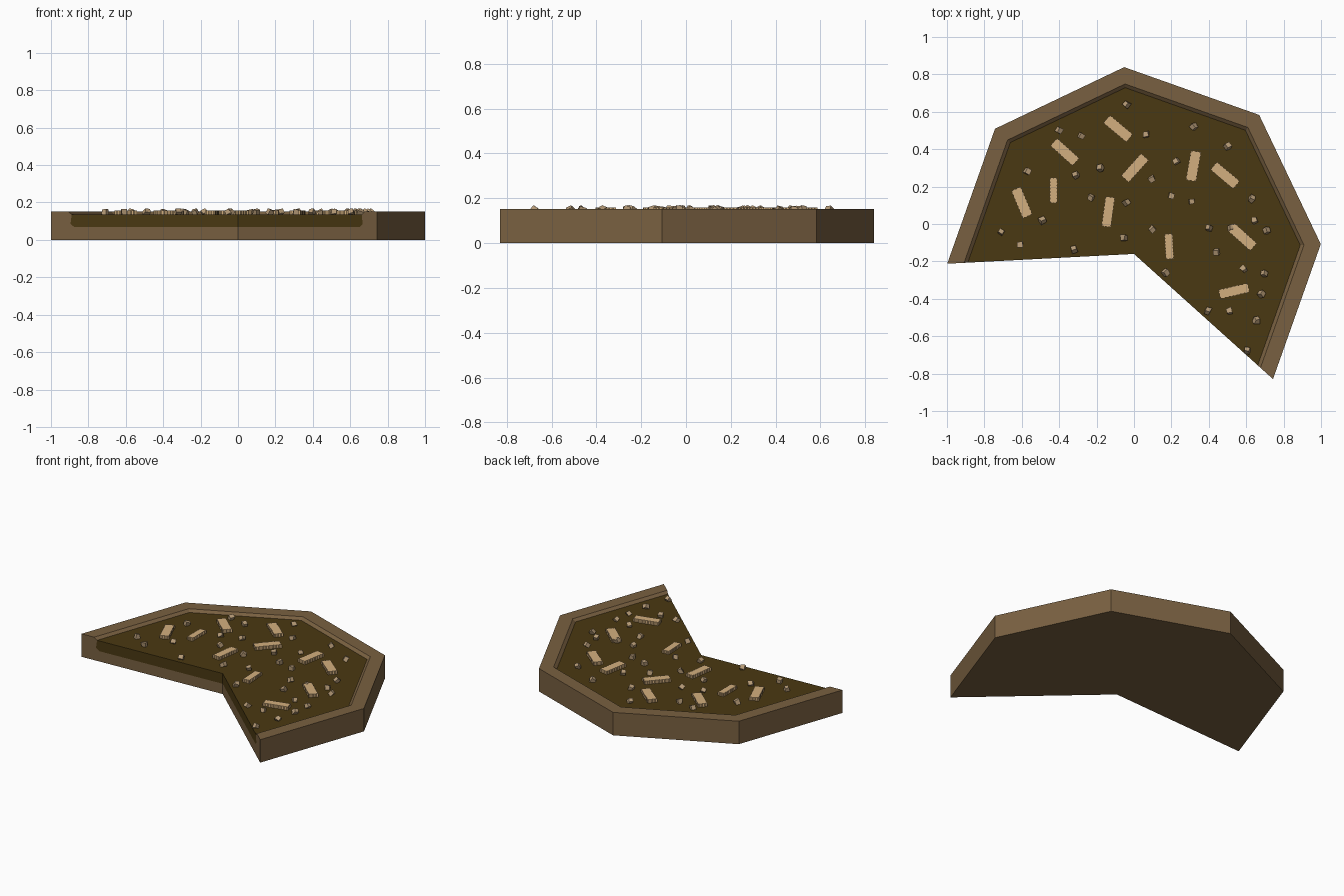
import bpy, bmesh, math, random
from mathutils import Matrix, Vector, Euler

if "Cube" in bpy.data.objects:
    bpy.data.objects.remove(bpy.data.objects["Cube"])

random.seed(4)
CX, CY = 0.0, -0.16            # tip of the wedge cut
START, STEPS = -42, 5          # five eighths of an octagonal pie


def mat(name, rgb):
    m = bpy.data.materials.new(name)
    m.diffuse_color = (*rgb, 1)
    m.use_nodes = True
    m.node_tree.nodes["Principled BSDF"].inputs["Base Color"].default_value = m.diffuse_color
    return m


crust_mat = mat("baked_brown", (0.190, 0.117, 0.052))
fill_mat = mat("dark_filling", (0.068, 0.040, 0.006))
bar_mat = mat("pale_tan", (0.65, 0.43, 0.21))
crumb_mat = mat("crumb_tan", (0.46, 0.32, 0.18))


def finish(bm, name, material):
    bmesh.ops.recalc_face_normals(bm, faces=bm.faces[:])
    me = bpy.data.meshes.new(name)
    bm.to_mesh(me)
    bm.free()
    me.materials.append(material)
    ob = bpy.data.objects.new(name, me)
    bpy.context.collection.objects.link(ob)
    return ob


def sweep(name, profile, material):
    """Turn a closed (radius, z) profile through the remaining slices, capping both cuts."""
    bm = bmesh.new()
    axis = {z: bm.verts.new((CX, CY, z)) for r, z in profile if r == 0}
    rings = []
    for i in range(STEPS + 1):
        a = math.radians(START + 45 * i)
        rings.append([axis[z] if r == 0 else
                      bm.verts.new((CX + r * math.cos(a), CY + r * math.sin(a), z))
                      for r, z in profile])
    n = len(profile)
    for a, b in zip(rings, rings[1:]):
        for j in range(n):
            k = (j + 1) % n
            vs = list(dict.fromkeys((a[j], b[j], b[k], a[k])))
            if len(vs) > 2:
                bm.faces.new(vs)
    bm.faces.new(rings[0])
    bm.faces.new(rings[-1])
    return finish(bm, name, material)


# Crust shell with raised rim, and the filling inside it
inner = [(0.89, 0.136), (0.897, 0.085), (0.875, 0.068), (0, 0.068)]
sweep("crust", [(0, 0), (1, 0), (1, 0.152), (0.91, 0.152)] + inner, crust_mat)
sweep("filling", inner + [(0, 0.136)], fill_mat)


def bar(i, x, y, deg, length, width):
    """Crinkle-edged bar lying on the filling."""
    hx, hy, d = length / 2, width / 2, 0.004
    corners = [(-hx, -hy), (hx, -hy), (hx, hy), (-hx, hy)]
    pts = []
    for c in range(4):
        p, q = Vector(corners[c]), Vector(corners[(c + 1) % 4])
        t = (q - p).normalized()
        steps = 16 if c % 2 == 0 else 6
        for s in range(steps):
            pts.append(p.lerp(q, s / steps) + Vector((-t.y, t.x)) * (d if s % 2 else 0))
    bm = bmesh.new()
    f = bm.faces.new([bm.verts.new((p.x, p.y, 0.13)) for p in pts])
    ext = bmesh.ops.extrude_face_region(bm, geom=[f])
    top = [v for v in ext["geom"] if isinstance(v, bmesh.types.BMVert)]
    bmesh.ops.translate(bm, verts=top, vec=(0, 0, 0.028))
    bm.transform(Matrix.Translation((x, y, 0)) @ Matrix.Rotation(math.radians(deg), 4, 'Z'))
    finish(bm, f"topping_bar_{i}", bar_mat)


# Bars: x, y, angle, length, width
BARS = [(-.085, .51, -40, .165, .06), (-.37, .385, -42, .165, .06), (-.60, .115, -67, .165, .06),
        (-.43, .18, 90, .14, .045), (.005, .30, 48, .165, .06), (.318, .31, 80, .165, .06),
        (.487, .26, -40, .165, .06), (-.138, .065, 82, .165, .055), (.188, -.12, -87, .14, .048),
        (.58, -.07, -42, .165, .06), (.535, -.358, 13, .165, .055)]
for i, b in enumerate(BARS):
    bar(i, *b)

# Crumbs: small rough tumbled chunks
CRUMBS = [(-.04, .64), (-.40, .50), (-.28, .47), (.065, .48), (.32, .52), (.50, .415),
          (-.57, .28), (-.31, .26), (-.18, .30), (.095, .24), (.225, .335), (.63, .135),
          (-.49, .02), (-.71, -.04), (-.61, -.11), (-.23, .14), (-.04, .115), (.20, .15),
          (.31, .12), (.40, -.02), (.52, -.02), (.645, .02), (.71, -.035), (.10, -.03),
          (-.055, -.075), (-.32, -.135), (.17, -.26), (.44, -.15), (.585, -.24),
          (.695, -.265), (.68, -.375), (.395, -.465), (.51, -.465), (.655, -.515), (.605, -.675)]
bm = bmesh.new()
for x, y in CRUMBS:
    rot = Euler([random.uniform(0, 6.28) for _ in range(3)]).to_matrix().to_4x4()
    m = Matrix.Translation((x, y, 0.148)) @ rot
    made = bmesh.ops.create_cube(bm, size=0.028, matrix=m)
    for v in made["verts"]:
        v.co += Vector([random.uniform(-.003, .003) for _ in range(3)])
        v.co.z = min(v.co.z, 0.169)
finish(bm, "crumbs", crumb_mat)
